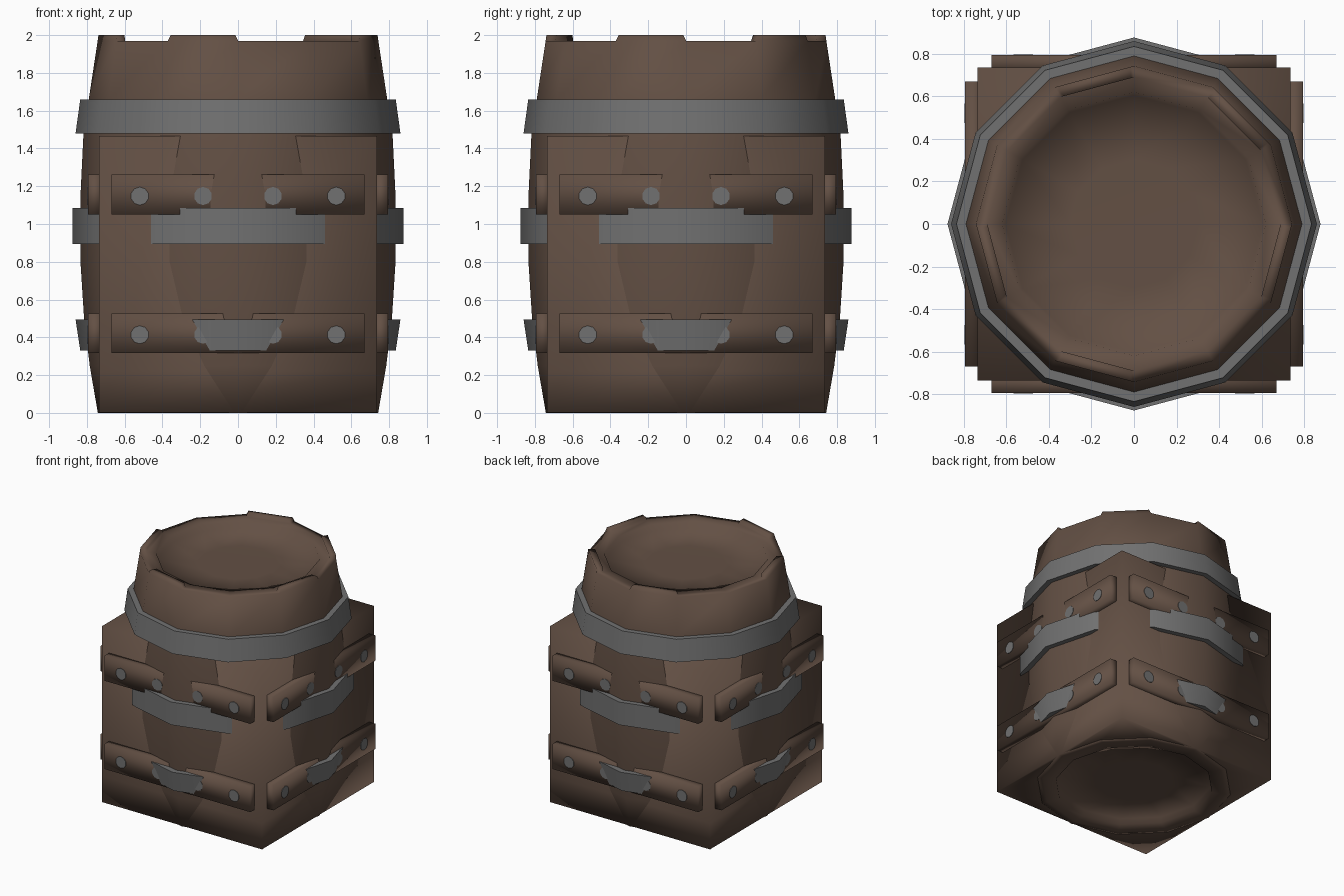
import bpy, bmesh, math
from mathutils import Matrix

if "Cube" in bpy.data.objects:
    bpy.data.objects.remove(bpy.data.objects["Cube"])


def material(name, rgb):
    m = bpy.data.materials.new(name)
    m.diffuse_color = (*rgb, 1)
    m.use_nodes = True
    m.node_tree.nodes["Principled BSDF"].inputs["Base Color"].default_value = m.diffuse_color
    return m


WOOD = material("dark brown wood", (0.125, 0.080, 0.058))
IRON = material("grey iron", (0.165, 0.165, 0.165))
SIDES = 12


def finish(bm, name, mat, smooth):
    bmesh.ops.recalc_face_normals(bm, faces=bm.faces[:])
    me = bpy.data.meshes.new(name)
    bm.to_mesh(me)
    bm.free()
    me.materials.append(mat)
    ob = bpy.data.objects.new(name, me)
    bpy.context.collection.objects.link(ob)
    bpy.ops.object.select_all(action='DESELECT')
    ob.select_set(True)
    bpy.context.view_layer.objects.active = ob
    bpy.ops.object.shade_smooth_by_angle(angle=math.radians(smooth))


def ring(bm, r, z):
    return [bm.verts.new((r * math.cos(math.tau * i / SIDES),
                          r * math.sin(math.tau * i / SIDES), z))
            for i in range(SIDES)]


def lathe(bm, profile, closed):
    """Twelve-sided lathe; returns the strips of faces, one per profile step."""
    rings = [ring(bm, r, z) for r, z in profile]
    pairs = list(zip(rings, rings[1:]))
    if closed:
        pairs.append((rings[-1], rings[0]))
    else:
        bm.faces.new(rings[0])
        bm.faces.new(rings[-1])
    return [[bm.faces.new((a[i], a[(i + 1) % SIDES], b[(i + 1) % SIDES], b[i]))
             for i in range(SIDES)] for a, b in pairs]


# Barrel with wide rims, recessed ends and uneven stave tops
bm = bmesh.new()
profile = [(0.30, 0.05), (0.59, 0.05), (0.60, 0.005), (0.70, 0.0), (0.742, 0.0),
           (0.785, 0.25), (0.815, 0.5), (0.834, 0.8), (0.834, 1.15), (0.818, 1.48),
           (0.79, 1.66), (0.743, 1.97), (0.69, 1.97), (0.62, 1.965),
           (0.605, 1.915), (0.30, 1.91)]
rim = lathe(bm, profile, False)[11]
for i in (1, 3, 6, 8, 11):
    new = bmesh.ops.extrude_face_region(bm, geom=[rim[i]])["geom"]
    verts = [v for v in new if isinstance(v, bmesh.types.BMVert)]
    a = math.tau * (i + 0.5) / SIDES
    tx, ty = -math.sin(a), math.cos(a)
    for v in verts:      # raise the stave end and narrow it slightly
        d = (v.co.x * tx + v.co.y * ty) * 0.08
        v.co.x -= d * tx
        v.co.y -= d * ty
        v.co.z += 0.03
    bm.faces.remove(rim[i])
finish(bm, "barrel", WOOD, 100)

# Iron hoops
for name, z0, r0, z1, r1 in (("lower_hoop", 0.33, 0.835, 0.495, 0.86),
                             ("middle_hoop", 0.895, 0.877, 1.085, 0.877),
                             ("upper_hoop", 1.48, 0.86, 1.66, 0.835)):
    bm = bmesh.new()
    lathe(bm, [(r0, z0), (r1, z1), (r1 - 0.06, z1), (r0 - 0.06, z0)], True)
    finish(bm, name, IRON, 50)

# Square crate around the barrel, open underneath where the barrel end shows
H, Z0, Z1 = 0.737, 0.003, 1.465
bm = bmesh.new()
corners = [(-H, -H), (H, -H), (H, H), (-H, H)]
low = [bm.verts.new((x, y, Z0)) for x, y in corners]
mid = [bm.verts.new((x, y, 0.22)) for x, y in corners]
top = [bm.verts.new((x, y, Z1)) for x, y in corners]
hole = ring(bm, 0.71, Z0)
edges = [bm.edges.new((loop[i], loop[(i + 1) % len(loop)]))
         for loop in (low, hole) for i in range(len(loop))]
bmesh.ops.triangle_fill(bm, edges=edges, use_beauty=True, normal=(0, 0, -1))
for i in range(4):
    j = (i + 1) % 4
    bm.faces.new((low[i], low[j], mid[j], mid[i]))
    bm.faces.new((mid[i], mid[j], top[j], top[i]))
bm.faces.new(top)
finish(bm, "crate", WOOD, 100)

# Cross boards and flat rivets on all four crate sides
for side in range(4):
    turn = Matrix.Rotation(side * math.pi / 2, 4, 'Z')
    for level, z in (("lower", 0.422), ("upper", 1.156)):
        bm = bmesh.new()
        bmesh.ops.create_cube(bm, size=1, matrix=turn
                              @ Matrix.Translation((0, -0.755, z))
                              @ Matrix.Diagonal((1.34, 0.08, 0.21, 1)))
        finish(bm, f"{level}_board_{side}", WOOD, 100)
        bm = bmesh.new()
        for x in (-0.52, -0.185, 0.185, 0.52):
            bmesh.ops.create_cone(bm, cap_ends=True, segments=10, radius1=0.048,
                                  radius2=0.048, depth=0.009, matrix=turn
                                  @ Matrix.Translation((x, -0.7935, z - 0.008))
                                  @ Matrix.Rotation(math.pi / 2, 4, 'X'))
        finish(bm, f"{level}_rivets_{side}", IRON, 30)
